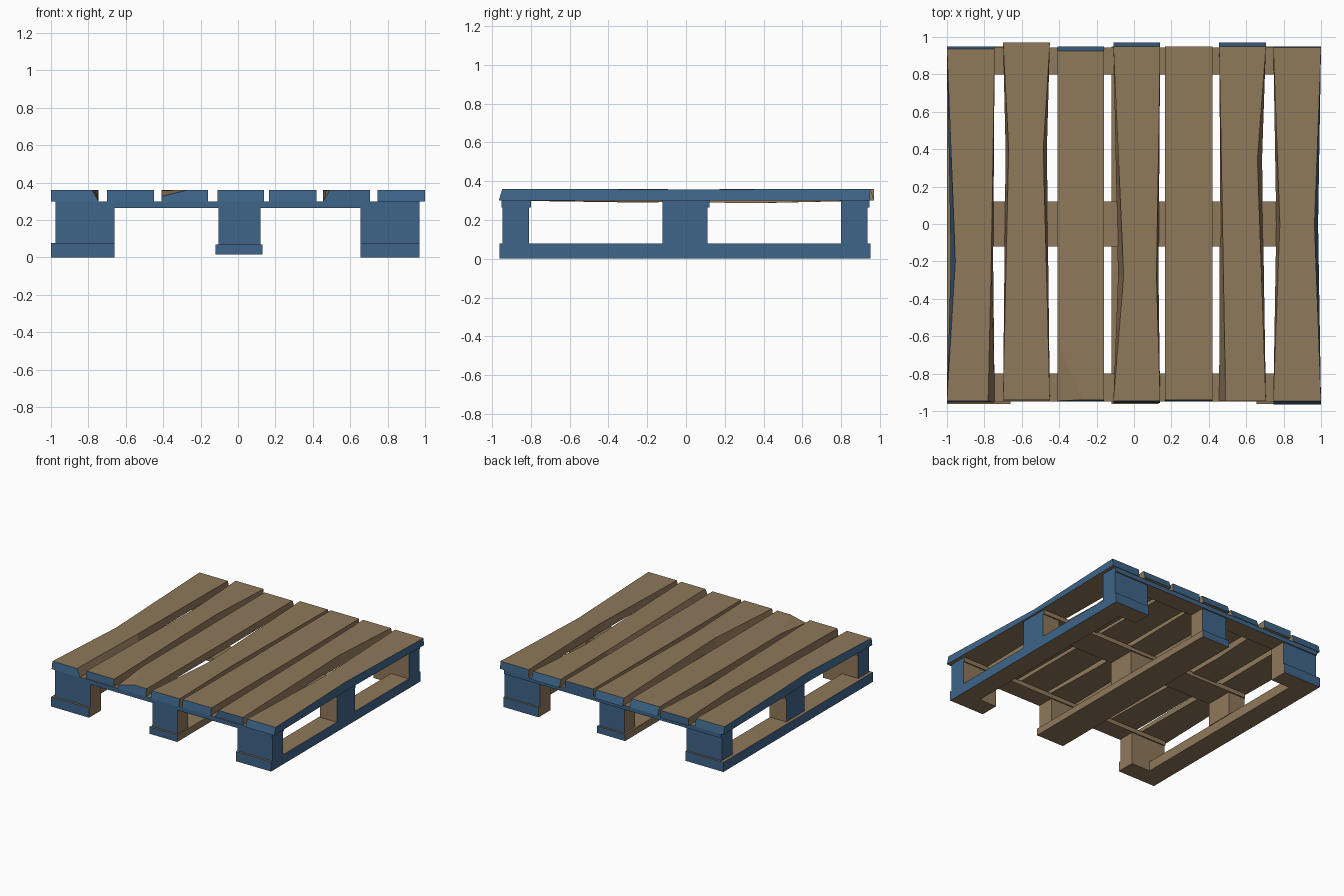
import bpy, bmesh
from mathutils import Vector

if "Cube" in bpy.data.objects:
    bpy.data.objects.remove(bpy.data.objects["Cube"])

def material(name, rgb):
    m = bpy.data.materials.new(name)
    m.diffuse_color = (*rgb, 1)
    m.use_nodes = True
    m.node_tree.nodes["Principled BSDF"].inputs["Base Color"].default_value = m.diffuse_color
    return m

wood = material("bare_wood", (0.275, 0.190, 0.103))
blue = material("blue_paint", (0.048, 0.130, 0.250))

def finish(name, bm):
    """Paint the faces on the outer perimeter blue, leave the rest bare."""
    bmesh.ops.recalc_face_normals(bm, faces=bm.faces)
    for f in bm.faces:
        c, n = f.calc_center_median(), f.normal
        out_x = abs(c.x) > 0.94 and n.x * c.x > 0.6 * abs(c.x)
        out_y = abs(c.y) > 0.9 and n.y * c.y > 0.6 * abs(c.y)
        f.material_index = 1 if out_x or out_y else 0
    me = bpy.data.meshes.new(name)
    bm.to_mesh(me)
    bm.free()
    me.materials.append(wood)
    me.materials.append(blue)
    bpy.context.collection.objects.link(bpy.data.objects.new(name, me))

def loft(rings):
    bm = bmesh.new()
    rows = [[bm.verts.new(p) for p in r] for r in rings]
    for a, b in zip(rows, rows[1:]):
        for i in range(len(a)):
            j = (i + 1) % len(a)
            bm.faces.new((a[i], a[j], b[j], b[i]))
    bm.faces.new(rows[0][::-1])
    bm.faces.new(rows[-1])
    return bm

def box(name, x0, x1, y0, y1, z0, z1):
    finish(name, loft([[(x0, y, z0), (x1, y, z0), (x1, y, z1), (x0, y, z1)]
                       for y in (y0, y1)]))

# Worn deck planks: x range, front y (bottom, top), back y (bottom, top),
# middle ring (y, left wear, right wear, sag), front top corner wear (left, right)
planks = [
    (-1.0, -0.745, (-.955, -.945), (.95, .935), (-.2, .045, .018, 0), (0, .035)),
    (-.70, -.45, (-.945, -.94), (.97, .97), (.4, .03, .035, .013), (0, 0)),
    (-.41, -.16, (-.95, -.94), (.95, .925), (0, 0, 0, 0), (0, 0)),
    (-.11, .14, (-.957, -.945), (.97, .95), (-.28, .055, .02, .010), (0, 0)),
    (.165, .42, (-.95, -.94), (.95, .95), (0, 0, 0, 0), (0, 0)),
    (.455, .705, (-.945, -.945), (.97, .95), (.35, .012, .045, .013), (.035, 0)),
    (.745, 1.0, (-.965, -.947), (.95, .945), (0, .035, .035, 0), (0, 0)),
]
ZB, ZT = 0.30, 0.36
for i, (x0, x1, yf, yb, (ym, wl, wr, sag), (cl, cr)) in enumerate(planks):
    bm = loft([
        [(x0, yf[0], ZB), (x1, yf[0], ZB), (x1 - cr, yf[1], ZT), (x0 + cl, yf[1], ZT)],
        [(x0 + wl * .45, ym, ZB - sag), (x1 - wr * .45, ym, ZB - sag),
         (x1 - wr, ym, ZT - .003), (x0 + wl, ym, ZT - .003)],
        [(x0, yb[0], ZB), (x1, yb[0], ZB), (x1, yb[1], ZT), (x0, yb[1], ZT)],
    ])
    if i == 2:  # split-off front corner
        a, b, c = Vector((-.41, -.95, .325)), Vector((-.27, -.95, .36)), Vector((-.41, -.62, .36))
        n = (b - a).cross(c - a)
        if n.z < 0:
            n = -n
        bmesh.ops.bisect_plane(bm, geom=bm.verts[:] + bm.edges[:] + bm.faces[:],
                               plane_co=a, plane_no=n, clear_outer=True)
        bmesh.ops.holes_fill(bm, edges=[e for e in bm.edges if e.is_boundary], sides=0)
    finish(f"deck_plank_{i + 1}", bm)

# Cross boards under the deck
rows = {"front": (-.95, -.80), "middle": (-.12, .12), "back": (.80, .945)}
for row, (y0, y1) in rows.items():
    box(f"{row}_cross_board", -.975, .97, y0, y1, .265, ZB)

# Spacer blocks
block_y = {"front": (-.945, -.81), "middle": (-.12, .11), "back": (.80, .935)}
for row, (y0, y1) in block_y.items():
    w = .15 if row == "middle" else .315
    box(f"{row}_left_block", -.975, -.975 + w, y0, y1, .075, .265)
    box(f"{row}_centre_block", -.105, .12, y0, y1, .065, .265)
    box(f"{row}_right_block", .97 - w, .97, y0, y1, .075, .265)

# Bottom runners: U-shaped on the sides with wide feet, plain in the centre
def runner(name, outer, inner, foot):
    pts = [(outer, -.962), (foot, -.962), (foot, -.81), (inner, -.81),
           (inner, .80), (foot, .80), (foot, .95), (outer, .95)]
    finish(name, loft([[(x, y, z) for x, y in pts] for z in (0, .078)]))

runner("left_runner", -1.0, -.83, -.66)
runner("right_runner", .97, .81, .655)
box("centre_runner", -.12, .13, -.962, .95, .015, .07)
